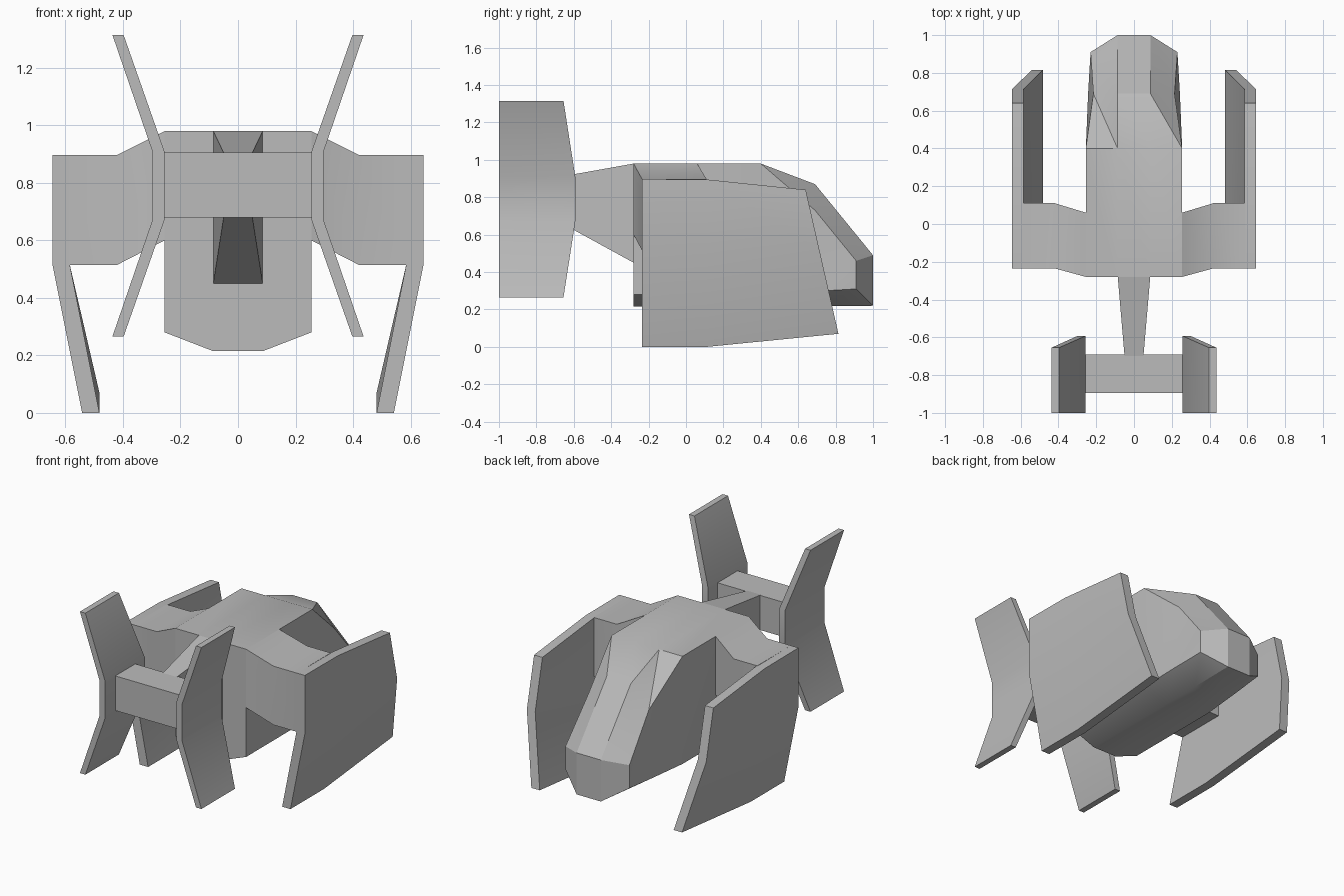
import bpy, bmesh, math

cube = bpy.data.objects.get("Cube")
if cube:
    bpy.data.objects.remove(cube, do_unlink=True)

GREY = (0.5, 0.5, 0.5, 1.0)
hull = bpy.data.materials.new("hull_grey")
hull.use_nodes = True
hull.diffuse_color = GREY
hull.node_tree.nodes["Principled BSDF"].inputs["Base Color"].default_value = GREY


def loft(name, rings, mirror=False, triangles=False):
    """Join successive rings of points and close both ends with strips of quads."""
    bm = bmesh.new()
    loops = [[bm.verts.new(p) for p in ring] for ring in rings]
    n = len(loops[0])
    for a, b in zip(loops, loops[1:]):
        for i in range(n):
            j = (i + 1) % n
            if triangles:
                bm.faces.new((a[i], a[j], b[j]))
                bm.faces.new((a[i], b[j], b[i]))
            else:
                bm.faces.new((a[i], a[j], b[j], b[i]))
    for ring in (loops[0], loops[-1]):
        for i in range(n // 2 - 1):
            bm.faces.new((ring[i], ring[i + 1], ring[n - 2 - i], ring[n - 1 - i]))
    bmesh.ops.recalc_face_normals(bm, faces=bm.faces)
    mesh = bpy.data.meshes.new(name)
    bm.to_mesh(mesh)
    bm.free()
    mesh.materials.append(hull)
    obj = bpy.data.objects.new(name, mesh)
    bpy.context.collection.objects.link(obj)
    bpy.ops.object.select_all(action="DESELECT")
    obj.select_set(True)
    bpy.context.view_layer.objects.active = obj
    bpy.ops.object.shade_smooth_by_angle(angle=math.radians(30))
    if mirror:
        obj.modifiers.new("Mirror", "MIRROR")
    return obj


def body_ring(top_out, top_in, low_in, low_out):
    """Eight-sided section, symmetric about x = 0."""
    def flip(p):
        return (-p[0], p[1], p[2])
    return [top_out, top_in, flip(top_in), flip(top_out),
            flip(low_out), flip(low_in), low_in, low_out]


def box_ring_y(y, x, z0, z1):
    return [(-x, y, z0), (x, y, z0), (x, y, z1), (-x, y, z1)]


# Main body tapering into the sloped nose
w, c = 0.255, 0.087
body = [body_ring((w, y, 0.98), (c, y, 0.98), (c, y, 0.215), (w, y, 0.28))
        for y in (-0.28, 0.4)]
body.append(body_ring((0.215, 0.69, 0.73), (c, 0.69, 0.87),
                      (c, 0.69, 0.217), (0.243, 0.69, 0.297)))
body.append(body_ring((0.23, 0.91, 0.46), (c, 1.0, 0.49),
                      (c, 1.0, 0.22), (0.23, 0.91, 0.31)))
loft("body", body, triangles=True)

# Shoulder arms reaching out to the side panels
arm = [(w, -0.28, 0.06, 0.6, 0.98),
       (0.42, -0.235, 0.11, 0.515, 0.897),
       (0.59, -0.235, 0.11, 0.515, 0.897)]
loft("arms", [[(x, y0, z0), (x, y1, z0), (x, y1, z1), (x, y0, z1)]
              for x, y0, y1, z0, z1 in arm], mirror=True)

# Side panels: upper part upright, lower part leaning inward
T = 0.06
panel = []
for top, mid, low in [((-0.235, 0.897), -0.235, (-0.235, 0)),
                      ((0.11, 0.895), 0.11, (0.11, 0)),
                      ((0.64, 0.84), 0.714, (0.815, 0.07))]:
    outer = [(0.645, *top), (0.645, mid, 0.515), (0.542, *low)]
    inner = [(x - T, y, z) for x, y, z in reversed(outer)]
    panel.append(outer + inner)
loft("side_panels", panel, mirror=True)

# Tail boom and crossbar
loft("tail_boom", [box_ring_y(-0.28, 0.086, 0.45, 0.98),
                   box_ring_y(-0.7, 0.05, 0.68, 0.905)])
loft("tail_crossbar", [box_ring_y(-0.895, 0.257, 0.68, 0.905),
                       box_ring_y(-0.69, 0.257, 0.68, 0.905)])

# Bent tail fins, splayed outward above and below
fin = [(0.265, 0.398, 0.437, -0.655),
       (0.67, 0.256, 0.298, -0.592),
       (0.91, 0.256, 0.298, -0.592),
       (1.315, 0.398, 0.437, -0.655)]
loft("tail_fins", [[(x0, -1, z), (x1, -1, z), (x1, y, z), (x0, y, z)]
                   for z, x0, x1, y in fin], mirror=True)
